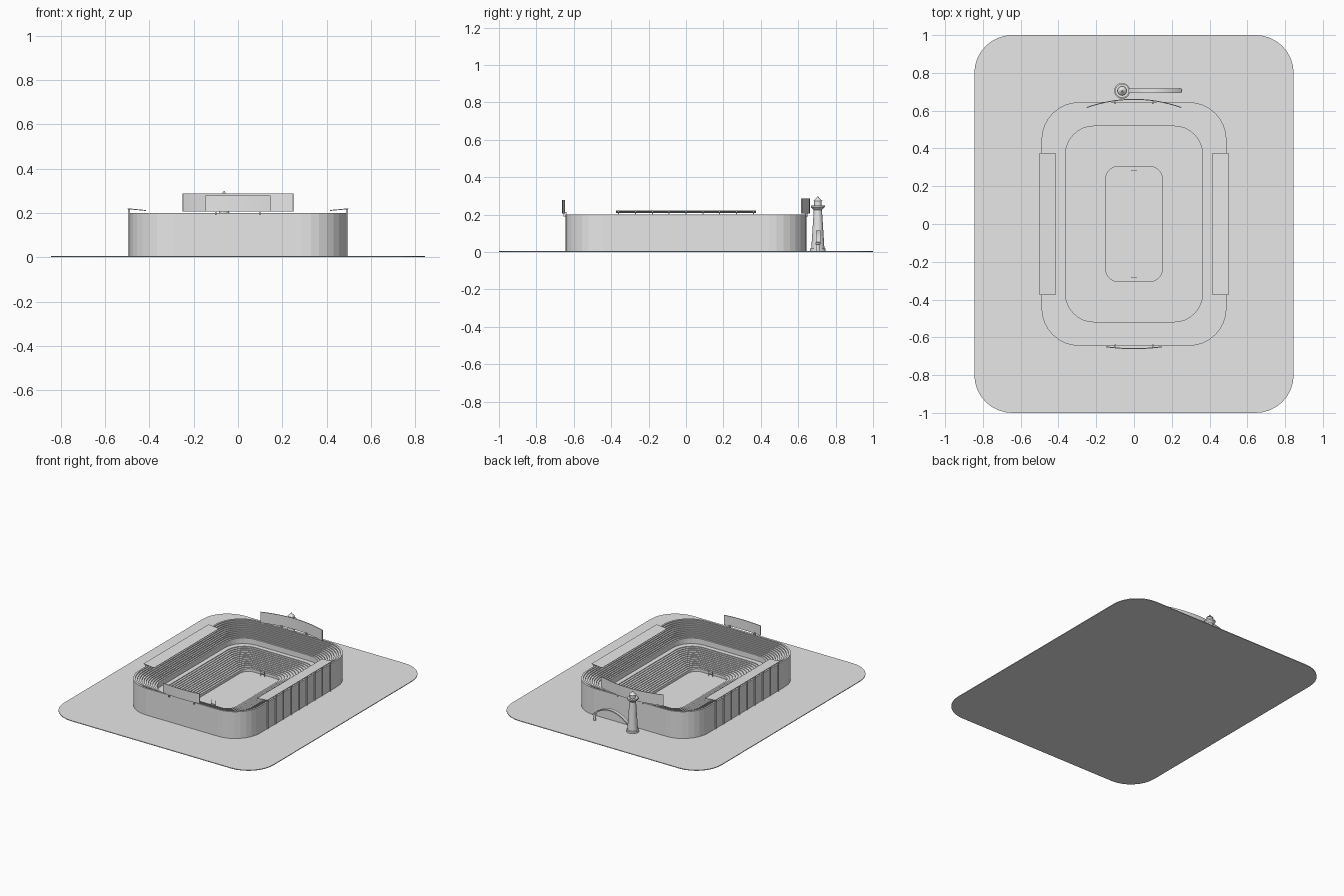
import bpy, bmesh, math
from mathutils import Vector

if "Cube" in bpy.data.objects:
    bpy.data.objects.remove(bpy.data.objects["Cube"], do_unlink=True)

grey = bpy.data.materials.new("plain_grey")
grey.use_nodes = True
grey.diffuse_color = (0.8, 0.8, 0.8, 1)
grey.node_tree.nodes["Principled BSDF"].inputs["Base Color"].default_value = (0.8, 0.8, 0.8, 1)


def finish(name, bm, fix_normals=True):
    if fix_normals:
        bmesh.ops.recalc_face_normals(bm, faces=bm.faces)
    mesh = bpy.data.meshes.new(name)
    bm.to_mesh(mesh)
    bm.free()
    mesh.materials.append(grey)
    obj = bpy.data.objects.new(name, mesh)
    bpy.context.collection.objects.link(obj)
    return obj


def rounded_rect(hx, hy, r, z, seg=8):
    pts = []
    for i, (sx, sy) in enumerate([(1, 1), (-1, 1), (-1, -1), (1, -1)]):
        for k in range(seg + 1):
            a = math.pi / 2 * (i + k / seg)
            pts.append((sx * (hx - r) + r * math.cos(a), sy * (hy - r) + r * math.sin(a), z))
    return pts


def loft(name, loops):
    """Bridge equal loops in order and cap both ends."""
    bm = bmesh.new()
    rings = [[bm.verts.new(p) for p in loop] for loop in loops]
    n = len(rings[0])
    for a, b in zip(rings, rings[1:]):
        for i in range(n):
            j = (i + 1) % n
            bm.faces.new((a[i], a[j], b[j], b[i]))
    bm.faces.new(rings[0][::-1])
    bm.faces.new(rings[-1])
    return finish(name, bm)


def lathe(name, x, y, profile, seg=20):
    turn = [2 * math.pi * i / seg for i in range(seg)]
    return loft(name, [[(x + r * math.cos(a), y + r * math.sin(a), z) for a in turn]
                       for r, z in profile])


def ribbon(name, path, sweep, thickness):
    """Sweep a path along a vector and give the sheet a thickness."""
    bm = bmesh.new()
    low = [bm.verts.new(p) for p in path]
    high = [bm.verts.new(Vector(p) + Vector(sweep)) for p in path]
    for i in range(len(path) - 1):
        bm.faces.new((low[i], low[i + 1], high[i + 1], high[i]))
    obj = finish(name, bm)
    mod = obj.modifiers.new("thickness", "SOLIDIFY")
    mod.thickness = thickness
    mod.offset = 0
    return obj


def box(name, x0, x1, y0, y1, z0, z1):
    return loft(name, [[(x0, y0, z), (x1, y0, z), (x1, y1, z), (x0, y1, z)] for z in (z0, z1)])


def bow(half, y_mid, sag, z, n=16):
    """Shallow bowed path across x."""
    ts = [2 * i / n - 1 for i in range(n + 1)]
    return [(half * t, y_mid + sag * t * t, z) for t in ts]


# Ground slab
GROUND = 0.005
loft("ground", [rounded_rect(0.845, 1, 0.2, z) for z in (0, GROUND)])


# Stadium bowl: outer wall, upper tier, walkway, lower tier and field
def tier(d0, z0, d1, z1, steps):
    pts = []
    for i in range(steps):
        z = z0 + (z1 - z0) * (i + 1) / steps
        d = d0 + (d1 - d0) * i / steps
        pts += [(d, z), (d0 + (d1 - d0) * (i + 1) / steps, z)]
    return pts


section = [(0, GROUND), (0, 0.2), (0.012, 0.2)]
section += tier(0.012, 0.2, 0.127, 0.13, 10)
section += [(0.127, 0.09), (0.16, 0.09)]
section += tier(0.16, 0.09, 0.34, 0.03, 12)
section += [(0.34, 0.01)]
loft("stadium_bowl", [rounded_rect(0.49 - d, 0.645 - d, 0.2 - 0.39 * d, z) for d, z in section])

# Side roofs on rows of slim posts
for side, label in ((1, "left"), (-1, "right")):
    ribbon(f"{label}_roof", [(side * 0.5, -0.375, 0.219), (side * 0.415, -0.375, 0.211)],
           (0, 0.75, 0), 0.004)
    for i in range(9):
        y = -0.36 + 0.09 * i
        xs = sorted((side * 0.488, side * 0.497))
        box(f"{label}_roof_post_{i + 1}", *xs, y - 0.003, y + 0.003, GROUND, 0.218)

# Curved screens above both ends
ribbon("back_screen", bow(0.25, 0.66, -0.043, 0.207), (0, 0, 0.08), 0.005)
ribbon("front_screen", bow(0.147, -0.66, 0.01, 0.207), (0, 0, 0.072), 0.005)
for x in (-0.1, 0.1):
    box("back_screen_stand", x - 0.004, x + 0.004, 0.636, 0.652, 0.19, 0.215)
    box("front_screen_stand", x - 0.004, x + 0.004, -0.656, -0.638, 0.19, 0.215)

# Goal posts on the field
for end, label in ((1, "back"), (-1, "front")):
    y = end * 0.285
    for x in (-0.015, 0.015):
        box(f"{label}_goal_post", x - 0.0015, x + 0.0015, y - 0.0015, y + 0.0015, 0.01, 0.055)
    box(f"{label}_goal_bar", -0.015, 0.015, y - 0.0015, y + 0.0015, 0.024, 0.027)

# Lighthouse with gallery, lantern and pointed cap
lathe("lighthouse", -0.063, 0.705,
      [(0.042, GROUND), (0.042, 0.018), (0.035, 0.02), (0.022, 0.225), (0.037, 0.24),
       (0.037, 0.25), (0.02, 0.25), (0.02, 0.272), (0.024, 0.274), (0.008, 0.288), (0.002, 0.298)])

# Arched footbridge from the lighthouse to a small pier
arch = []
for i in range(17):
    t = i / 8 - 1
    arch.append((0.11 + 0.14 * t, 0.694, 0.05 + 0.062 * (1 - t * t)))
ribbon("footbridge", arch, (0, 0.024, 0), 0.008)
lathe("bridge_pier", 0.243, 0.706, [(0.009, GROUND), (0.009, 0.04), (0.013, 0.042), (0.013, 0.052)], 12)
